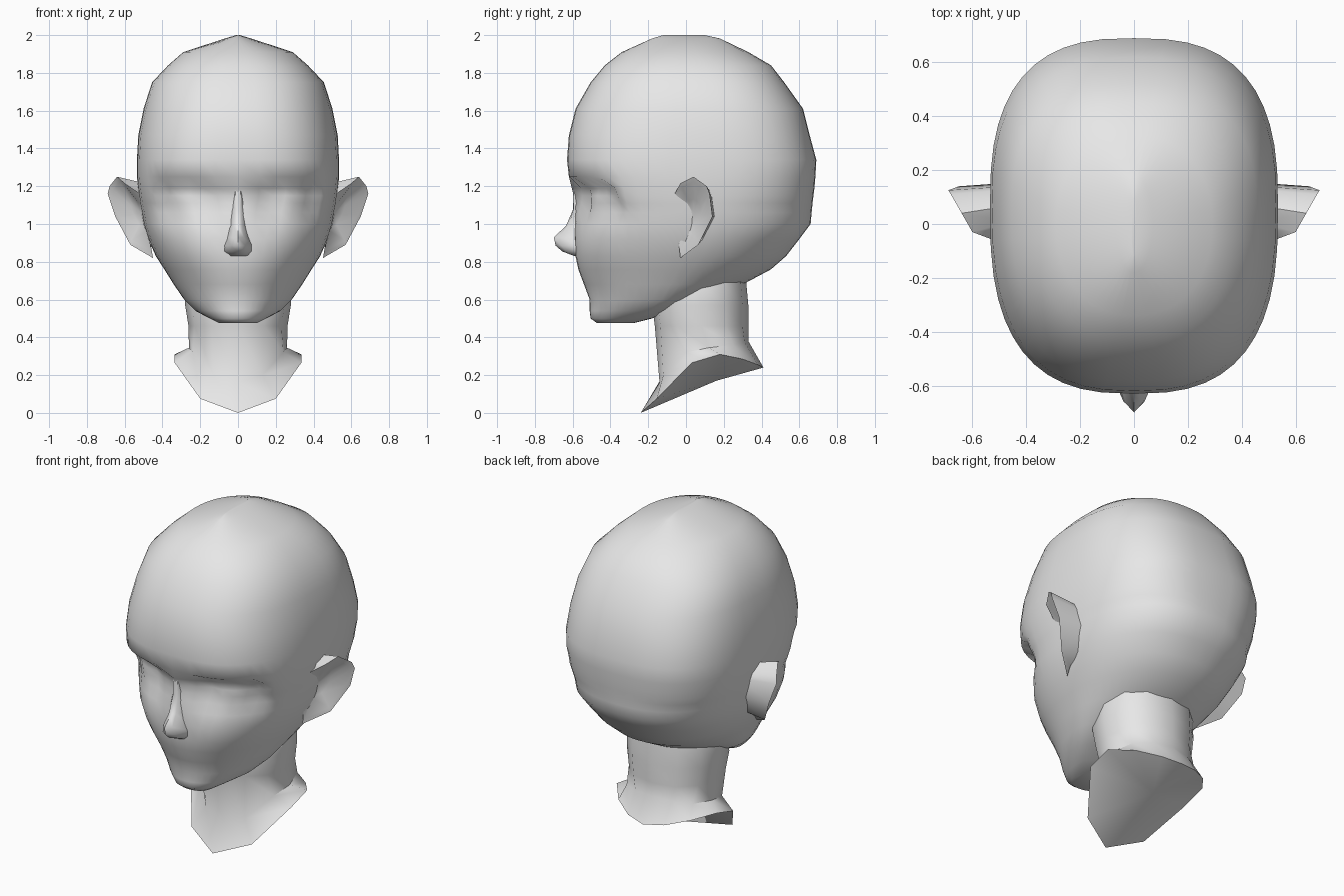
import bpy, bmesh, math
from mathutils import Vector

skin = bpy.data.materials.new("plain_grey")
skin.diffuse_color = (0.8, 0.8, 0.8, 1)


def finish(name, bm, angle):
    bmesh.ops.recalc_face_normals(bm, faces=bm.faces)
    me = bpy.data.meshes.new(name)
    bm.to_mesh(me)
    bm.free()
    me.materials.append(skin)
    ob = bpy.data.objects.new(name, me)
    bpy.context.collection.objects.link(ob)
    bpy.ops.object.select_all(action='DESELECT')
    ob.select_set(True)
    bpy.context.view_layer.objects.active = ob
    bpy.ops.object.shade_smooth_by_angle(angle=math.radians(angle))
    return ob


def loft(name, rings, angle, ends=(None, None)):
    """Skin closed rings; each end is a flat cap, or a fan to a given point."""
    bm = bmesh.new()
    loops = [[bm.verts.new(p) for p in ring] for ring in rings]
    n = len(loops[0])
    for a, b in zip(loops, loops[1:]):
        for i in range(n):
            j = (i + 1) % n
            bm.faces.new((a[i], a[j], b[j], b[i]))
    for loop, tip in zip((loops[0], loops[-1]), ends):
        if tip is None:
            bm.faces.new(loop)
        else:
            c = bm.verts.new(tip)
            for i in range(n):
                bm.faces.new((loop[i], loop[(i + 1) % n], c))
    return finish(name, bm, angle)


def both_sides(half):
    """Close a front-to-back half ring with its mirror image."""
    return half + [(-x, y, z) for x, y, z in reversed(half[1:-1])]


def ramp(v, a, b):
    t = max(0, min(1, (v - a) / (b - a)))
    return t * t * (3 - 2 * t)


def half_section(z, front, back, w, mid, n, steps):
    """Half of a superellipse whose widest point lies at y = mid."""
    pts = []
    for i in range(steps + 1):
        t = math.pi * i / steps
        s, c = max(0, math.sin(t)), math.cos(t)
        if i in (0, steps):
            s = 0
        x = w * s ** (2 / n)
        reach = (mid - front) if c > 0 else (back - mid)
        y = mid - math.copysign(reach * abs(c) ** (2 / n), c)
        pts.append((x, y, z))
    return pts


def eye_socket(p):
    """Recess under the brow with a slight eyeball bulge."""
    x, y, z = p
    if y > -0.2:
        return p
    depth = ramp(x, 0.05, 0.16) * (1 - ramp(x, 0.39, 0.47))
    depth *= (1 - ramp(z, 1.19, 1.25)) * ramp(z, 0.92, 1.14)
    ball = max(0, 1 - ((x - 0.28) / 0.11) ** 2 - ((z - 1.11) / 0.08) ** 2)
    return (x, y + 0.075 * depth - 0.025 * ball, z)


# Head: z, front y, back y, half width, y of widest point, squareness
head_rows = [
    (2.00, -0.12, 0.10, 0.01, 0.00, 2.0),
    (1.982, -0.18, 0.18, 0.07, 0.00, 2.0),
    (1.91, -0.34, 0.33, 0.29, 0.00, 2.2),
    (1.84, -0.43, 0.45, 0.37, 0.02, 2.4),
    (1.75, -0.505, 0.52, 0.455, 0.05, 2.5),
    (1.61, -0.585, 0.62, 0.50, 0.07, 2.5),
    (1.47, -0.62, 0.655, 0.528, 0.07, 2.6),
    (1.34, -0.63, 0.69, 0.535, 0.06, 2.7),
    (1.25, -0.62, 0.685, 0.535, 0.06, 2.7),
    (1.19, -0.605, 0.68, 0.53, 0.06, 2.6),
    (1.15, -0.595, 0.675, 0.525, 0.06, 2.6),
    (1.11, -0.59, 0.67, 0.52, 0.06, 2.5),
    (1.06, -0.59, 0.665, 0.51, 0.06, 2.4),
    (1.00, -0.59, 0.66, 0.50, 0.05, 2.4),
    (0.92, -0.59, 0.60, 0.475, 0.03, 2.3),
    (0.83, -0.585, 0.53, 0.435, 0.00, 2.2),
    (0.76, -0.57, 0.45, 0.39, -0.04, 2.1),
    (0.68, -0.54, 0.30, 0.34, -0.08, 2.0),
    (0.60, -0.51, 0.10, 0.285, -0.13, 2.0),
    (0.54, -0.51, -0.08, 0.225, -0.20, 2.0),
    (0.50, -0.505, -0.18, 0.15, -0.30, 2.1),
    (0.475, -0.47, -0.28, 0.10, -0.38, 2.2),
]
loft("head", [both_sides([eye_socket(p) for p in half_section(*r, 24)])
              for r in head_rows], 60)

# Nose: z, ridge y, half width
nose_rows = [(1.20, -0.60, 0.025), (1.08, -0.597, 0.035), (0.99, -0.635, 0.045),
             (0.93, -0.70, 0.06), (0.885, -0.69, 0.078), (0.855, -0.655, 0.078),
             (0.83, -0.59, 0.055)]
loft("nose", [both_sides([(0, y, z), (w * 0.5, y * 0.7 - 0.59 * 0.3, z),
                          (w, -0.57, z), (w, -0.50, z), (0, -0.48, z)])
              for z, y, w in nose_rows], 50)

# Neck: round upper part, slanted collar, then flared cut rim
neck = [half_section(z, f, b, w, (f + b) / 2, 2.2, 6) for z, f, b, w in
        [(0.80, -0.10, 0.31, 0.25), (0.68, -0.16, 0.32, 0.28),
         (0.57, -0.18, 0.33, 0.28), (0.46, -0.165, 0.33, 0.262)]]
neck.append([(0, -0.14, 0.16), (0.13, -0.12, 0.20), (0.24, 0.0, 0.32), (0.26, 0.12, 0.345),
             (0.22, 0.25, 0.36), (0.12, 0.31, 0.375), (0, 0.33, 0.38)])
neck.append([(0, -0.24, 0.0), (0.20, -0.155, 0.075), (0.335, 0.03, 0.265),
             (0.335, 0.18, 0.31), (0.24, 0.30, 0.285), (0.12, 0.38, 0.255),
             (0, 0.41, 0.24)])
loft("neck", [both_sides(h) for h in neck], 50, (None, (0, 0.16, 0.17)))

# Ears: root on the head, flared rim, then the hollow
rim = [(0.52, -0.06, 1.16), (0.60, -0.03, 1.215), (0.64, 0.04, 1.25), (0.68, 0.11, 1.20),
       (0.69, 0.125, 1.16), (0.65, 0.14, 1.04), (0.57, 0.065, 0.89), (0.45, -0.03, 0.82),
       (0.48, -0.05, 1.0)]
hollow = Vector((0.525, 0.04, 1.06))
for side, label in ((1, "right"), (-1, "left")):
    outer = [Vector(p) for p in rim]
    root = [Vector((0.46, 0.06 + (p.y - 0.03) * 0.85, 1.04 + (p.z - 1.04) * 0.8))
            for p in outer]
    lip = [p.lerp(hollow, 0.14) for p in outer]
    bowl = [p.lerp(hollow, 0.62) - Vector((0.02, 0, 0)) for p in outer]
    rings = [[(side * p.x, p.y, p.z) for p in ring] for ring in (root, outer, lip, bowl)]
    centre = (side * (hollow.x - 0.01), hollow.y, hollow.z)
    loft(label + "_ear", rings, 55, ((side * 0.45, 0.06, 1.04), centre))
